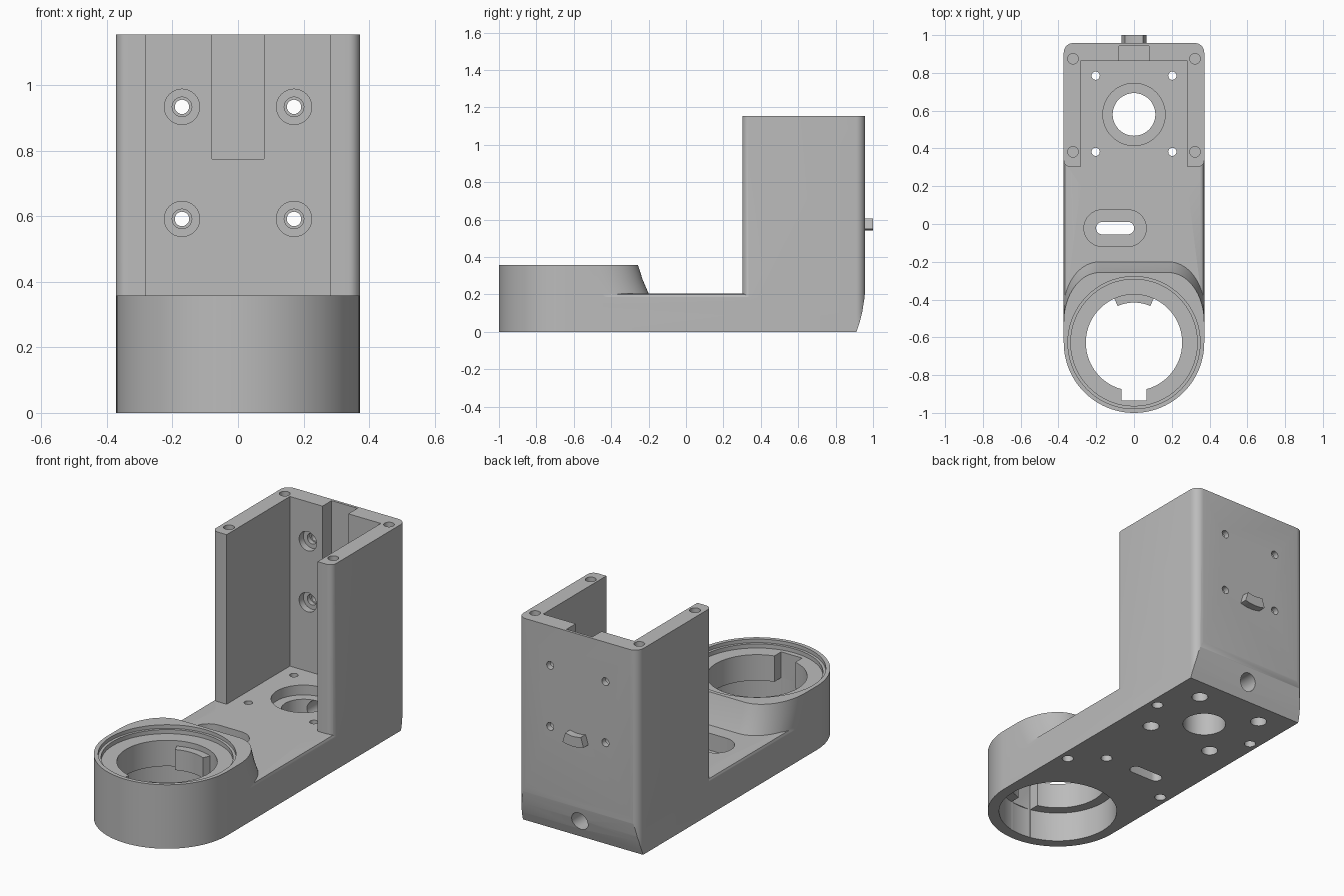
import bpy, bmesh
from math import sin, cos, radians

if "Cube" in bpy.data.objects:
    bpy.data.objects.remove(bpy.data.objects["Cube"])

grey = bpy.data.materials.new("plain grey")
grey.use_nodes = True
grey.diffuse_color = (0.5, 0.5, 0.5, 1)
grey.node_tree.nodes["Principled BSDF"].inputs["Base Color"].default_value = (0.5, 0.5, 0.5, 1)

HALF, RING_Y, MOTOR_Y, BACK = 0.372, -0.628, 0.58, 0.958
FLOOR, RIM, TOP = 0.205, 0.358, 1.155


def arc(cx, cy, rx, ry, a0, a1, n):
    steps = [radians(a0 + (a1 - a0) * i / n) for i in range(n + 1)]
    return [(cx + rx * cos(a), cy + ry * sin(a)) for a in steps]


def circle(x, y, r, n=48):
    return arc(x, y, r, r, 0, 360, n)[:-1]


def rect(x0, x1, y0, y1):
    return [(x0, y0), (x1, y0), (x1, y1), (x0, y1)]


def loft(name, layers, order=(0, 1, 2)):
    """Closed solid through (height, outline) layers; order permutes the axes."""
    bm = bmesh.new()
    rings = []
    for h, outline in layers:
        rings.append([bm.verts.new([(a, b, h)[k] for k in order]) for a, b in outline])
    n = len(rings[0])
    for low, high in zip(rings, rings[1:]):
        for i in range(n):
            j = (i + 1) % n
            bm.faces.new((low[i], low[j], high[j], high[i]))
    bm.faces.new(rings[0][::-1])
    bm.faces.new(rings[-1])
    bmesh.ops.recalc_face_normals(bm, faces=bm.faces)
    mesh = bpy.data.meshes.new(name)
    bm.to_mesh(mesh)
    bm.free()
    mesh.materials.append(grey)
    obj = bpy.data.objects.new(name, mesh)
    bpy.context.collection.objects.link(obj)
    return obj


def prism(name, outline, h0, h1, order=(0, 1, 2)):
    return loft(name, [(h0, outline), (h1, outline)], order)


ALONG_Y = (0, 2, 1)  # outline in x and z
ALONG_X = (2, 0, 1)  # outline in y and z


def combine(body, tool, operation):
    mod = body.modifiers.new("combine", 'BOOLEAN')
    mod.operation, mod.solver, mod.object = operation, 'EXACT', tool
    bpy.context.view_layer.objects.active = body
    bpy.ops.object.modifier_apply(modifier=mod.name)
    bpy.data.objects.remove(tool)


def cut(outline, h0, h1, order=(0, 1, 2)):
    combine(body, prism("cutter", outline, h0, h1, order), 'DIFFERENCE')


# Base plate with a round front and softened top edge
def base_outline(inset):
    w, c = HALF - inset, 0.05
    return (arc(0, RING_Y, w, w, 180, 360, 48)
            + arc(w - c, BACK - inset - c, c, c, 0, 90, 8)
            + arc(c - w, BACK - inset - c, c, c, 90, 180, 8))


body = loft("bracket_body", [(0, base_outline(0)), (0.185, base_outline(0)),
                             (0.199, base_outline(0.006)), (FLOOR, base_outline(0.02))])


# Raised ring boss with a sloping back
def boss_outline(start, rear):
    rx, ry = 0.19, rear - start
    return (arc(0, RING_Y, HALF, HALF, 180, 360, 48)
            + arc(HALF - rx, start, rx, ry, 0, 90, 16)
            + arc(rx - HALF, start, rx, ry, 90, 180, 16))


boss = loft("ring_boss", [(0.15, boss_outline(-0.42, -0.185)), (FLOOR, boss_outline(-0.45, -0.2)),
                          (0.28, boss_outline(-0.49, -0.232)), (RIM, boss_outline(-0.52, -0.257))])
combine(body, boss, 'UNION')

# Tower block with rounded vertical edges
tower = []
for cx, cy, r, a in ((HALF - 0.035, 0.337, 0.035, 270), (HALF - 0.05, BACK - 0.05, 0.05, 0),
                     (0.05 - HALF, BACK - 0.05, 0.05, 90), (0.035 - HALF, 0.337, 0.035, 180)):
    tower += arc(cx, cy, r, r, a, a + 90, 8)
combine(body, prism("tower", tower, 0.1, TOP), 'UNION')

# Open channel, cable recess and curved lower back edge
cut(rect(-0.282, 0.282, 0.2, 0.862), FLOOR, 1.3)
cut(rect(-0.08, 0.08, 0.8, 0.943), 0.775, 1.3)
cut([(0.96, 0.24), (0.954, 0.18), (0.943, 0.11), (0.928, 0.05), (0.908, -0.01),
     (1.1, -0.01), (1.1, 0.24)], -0.5, 0.5, ALONG_X)

# Ring bore: stepped lip, flange opening, wide lower bore and key notch
for r, low, high in ((0.35, 0.338, 0.5), (0.335, 0.315, 0.5),
                     (0.255, -0.1, 0.5), (0.312, -0.1, 0.17)):
    cut(circle(0, RING_Y, r, 72), low, high)
cut(rect(-0.065, 0.065, -0.935, -0.8), -0.1, 0.5)

# Motor opening, its counterbore and rear cable hole
cut(circle(0, MOTOR_Y, 0.113), -0.1, 0.5)
cut(circle(0, MOTOR_Y, 0.165), 0.15, 0.5)
cut(circle(0, 0.1, 0.05, 32), MOTOR_Y, 1.1, ALONG_Y)

# Slot in the base with a wide recess
for r, low in ((0.033, -0.1), (0.097, 0.11)):
    slot = arc(-0.032, -0.022, r, r, -90, 90, 16) + arc(-0.168, -0.022, r, r, 90, 270, 16)
    cut(slot, low, 0.5)

# Mirrored screw holes
for s in (-1, 1):
    for y in (0.382, 0.785):
        cut(circle(s * 0.203, y, 0.022, 20), -0.1, 0.5)
        cut(circle(s * 0.203, y, 0.043, 24), -0.1, 0.1)
    for y in (0.382, 0.875):
        cut(circle(s * 0.323, y, 0.028, 20), TOP - 0.15, TOP + 0.1)
    for y in (-0.165, 0.575):
        cut(circle(s * 0.32, y, 0.03, 20), -0.1, 0.12)
    for z in (0.592, 0.934):
        cut(circle(s * 0.171, z, 0.022, 20), 0.8, 1.1, ALONG_Y)
        cut(circle(s * 0.171, z, 0.03, 24), 0.8, 0.925, ALONG_Y)
        cut(circle(s * 0.171, z, 0.054, 32), 0.8, 0.9, ALONG_Y)
cut(circle(0.165, -0.03, 0.03, 20), -0.1, 0.12)

# Key tab inside the ring and curved rear catch
tab = arc(0, RING_Y, 0.212, 0.212, 66, 114, 10) + arc(0, RING_Y, 0.28, 0.28, 114, 66, 10)
combine(body, prism("key_tab", tab, 0.17, 0.285), 'UNION')
catch = arc(0, 0.763, 0.165, 0.165, 253, 287, 10) + arc(0, 0.763, 0.222, 0.222, 287, 253, 10)
combine(body, prism("rear_catch", catch, 0.93, 1.0, ALONG_Y), 'UNION')

bpy.ops.object.select_all(action='DESELECT')
body.select_set(True)
bpy.context.view_layer.objects.active = body
bpy.ops.object.shade_smooth_by_angle(angle=radians(25))
